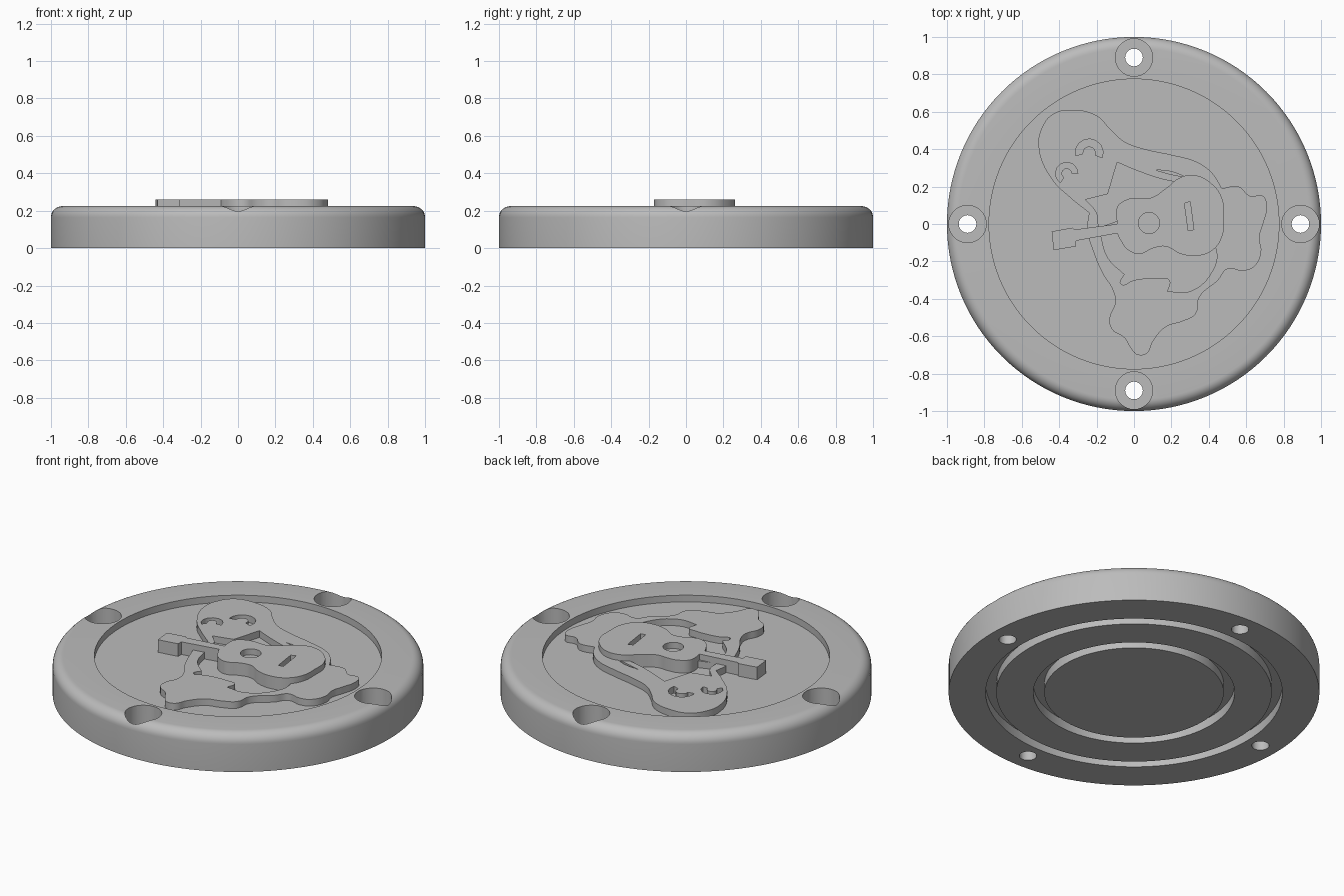
import bpy, bmesh
from math import cos, sin, radians, tau

cube = bpy.data.objects.get("Cube")
if cube:
    bpy.data.objects.remove(cube, do_unlink=True)

grey = bpy.data.materials.new("plain_grey")
grey.use_nodes = True
grey.diffuse_color = (0.5, 0.5, 0.5, 1)
grey.node_tree.nodes["Principled BSDF"].inputs["Base Color"].default_value = grey.diffuse_color

TOP = 0.225      # rim height
FLOOR = 0.185    # floor of the round recess


def activate(obj):
    bpy.ops.object.select_all(action="DESELECT")
    obj.select_set(True)
    bpy.context.view_layer.objects.active = obj


def lathe(name, profile, steps):
    """Spin an (r, z) profile, closed at the axis, into a solid."""
    bm = bmesh.new()
    verts = [bm.verts.new((r, 0, z)) for r, z in profile]
    edges = [bm.edges.new(pair) for pair in zip(verts, verts[1:])]
    bmesh.ops.spin(bm, geom=verts + edges, cent=(0, 0, 0), axis=(0, 0, 1),
                   angle=tau, steps=steps, use_merge=True)
    bmesh.ops.remove_doubles(bm, verts=bm.verts, dist=0.0001)
    bmesh.ops.recalc_face_normals(bm, faces=bm.faces)
    mesh = bpy.data.meshes.new(name)
    bm.to_mesh(mesh)
    bm.free()
    obj = bpy.data.objects.new(name, mesh)
    bpy.context.collection.objects.link(obj)
    mesh.materials.append(grey)
    return obj


def relief(name, outlines, bottom, top):
    """Raise closed outlines (in hundredths) into a slab; inner ones become holes.
    A third item in a point marks a sharp corner."""
    curve = bpy.data.curves.new(name, "CURVE")
    curve.dimensions = "2D"
    curve.fill_mode = "BOTH"
    curve.extrude = (top - bottom) / 2
    curve.resolution_u = 5
    for points in outlines:
        spline = curve.splines.new("BEZIER")
        spline.bezier_points.add(len(points) - 1)
        spline.use_cyclic_u = True
        for bp, point in zip(spline.bezier_points, points):
            bp.co = (point[0] / 100, point[1] / 100, 0)
            kind = "VECTOR" if len(point) > 2 else "AUTO"
            bp.handle_left_type = bp.handle_right_type = kind
    curve.materials.append(grey)
    obj = bpy.data.objects.new(name, curve)
    obj.location.z = (top + bottom) / 2
    bpy.context.collection.objects.link(obj)
    activate(obj)
    bpy.ops.object.convert(target="MESH")
    bpy.ops.object.shade_smooth_by_angle(angle=radians(30))
    return obj


def arc_hole(x, y, outer, inner, start, end):
    """Crescent outline for an eye."""
    angles = [radians(start + (end - start) * i / 8) for i in range(9)]
    ring = [(outer, a) for a in angles] + [(inner, a) for a in reversed(angles)]
    return [(x + r * cos(a), y + r * sin(a), "sharp") for r, a in ring]


# Round cover: grooves below, filleted rim, sunk centre on top
profile = [(0, 0)]
for inner, outer in ((0.484, 0.543), (0.743, 0.8)):
    profile += [(inner, 0), (inner, 0.055), (outer, 0.055), (outer, 0)]
profile.append((1, 0))
FILLET = 0.06
for i in range(9):
    a = radians(90 * i / 8)
    profile.append((1 - FILLET + FILLET * cos(a), TOP - FILLET + FILLET * sin(a)))
profile += [(0.775, TOP), (0.775, FLOOR), (0, FLOOR)]
cover = lathe("round_cover", profile, 128)

# Four counterbored screw holes
bore = [(0, -0.1), (0.047, -0.1), (0.047, 0.11), (0.1, 0.11), (0.1, 0.4), (0, 0.4)]
for i in range(4):
    cutter = lathe("screw_hole_cutter", bore, 32)
    cutter.location = (0.89 * cos(tau * i / 4), 0.89 * sin(tau * i / 4), 0)
    cutter.hide_render = True
    cut = cover.modifiers.new("screw_hole", "BOOLEAN")
    cut.operation = "DIFFERENCE"
    cut.solver = "EXACT"
    cut.object = cutter
    activate(cover)
    bpy.ops.object.modifier_apply(modifier=cut.name)
    bpy.data.objects.remove(cutter, do_unlink=True)
activate(cover)
bpy.ops.object.shade_smooth_by_angle(angle=radians(30))

# Figure: head, arm band, flowing cloth
S = "sharp"
head_and_arm = [
    (-44, 24), (-51, 41), (-49, 52), (-43, 59), (-33, 61), (-20, 58), (-12, 50),
    (-5, 44), (6, 40), (20, 37), (34, 33), (42, 27), (47, 19, S)]
right_cloth = [
    (56, 20), (62, 15), (69, 15), (71, 9), (69, 0), (67, -7), (68, -15),
    (64, -23), (58, -25), (50, -24), (45, -30), (35, -39)]
lower_cloth = [
    (33, -48), (26, -52), (17, -55), (10, -63), (7, -69), (2, -70), (-2, -66),
    (-5, -61), (-12, -56), (-13, -50), (-10, -42), (-11, -36)]
left_strip = [(-17, -26), (-22, -14), (-25, -3), (-24, 6, S), (-34, 14)]
chin_gap = [
    (-9, 33, S), (3, 28), (15, 24), (25, 22, S), (25, 10, S), (-5, 3, S),
    (-19, -2, S), (-20, 6), (-26, 13, S), (-14, 16, S)]
waist_gap = [
    (-18, -5, S), (-14, -18), (-5, -27, S), (-7, -32), (0, -30), (14, -29),
    (19, -30), (18, -36, S), (30, -36), (42, -25), (44, -14), (38, -5, S), (0, 0, S)]
sleeve_slit = [(11, 29, S), (20, 28), (28, 25, S), (20, 26.5)]
eyes = [arc_hole(-24, 38, 7.5, 3.5, -20, 190), arc_hole(-36, 27, 6, 2.8, 0, 235)]
relief("figure", [head_and_arm + right_cloth + lower_cloth + left_strip,
                  chin_gap, waist_gap, sleeve_slit] + eyes, FLOOR - 0.005, TOP)

# Guitar: solid base, then a face layer with sound hole and bridge slot
guitar_body = [
    (-9, 0, S), (-9, 9), (-4, 13), (2, 14), (9, 14), (17, 19), (25, 25), (33, 26),
    (41, 22), (47, 14), (48, 4), (47, -7), (42, -14), (34, -17), (25, -16),
    (17, -12), (10, -13), (3, -16), (-3, -14), (-7, -9), (-9, -5, S)]
guitar_neck = [(-31, -9, S), (-31, -12, S), (-43, -14, S), (-44, -4, S),
               (-33, -2, S), (-32, -3, S)]
guitar = guitar_body + guitar_neck
sound_hole = [(8 + 5.6 * cos(tau * i / 8), 0.5 + 5.6 * sin(tau * i / 8)) for i in range(8)]
bridge_slot = [(27, 11, S), (30, 12, S), (32, -3, S), (29, -3.5, S)]
relief("guitar_base", [guitar], FLOOR - 0.005, TOP - 0.002)
relief("guitar_face", [guitar, sound_hole, bridge_slot], TOP - 0.002, 0.26)
